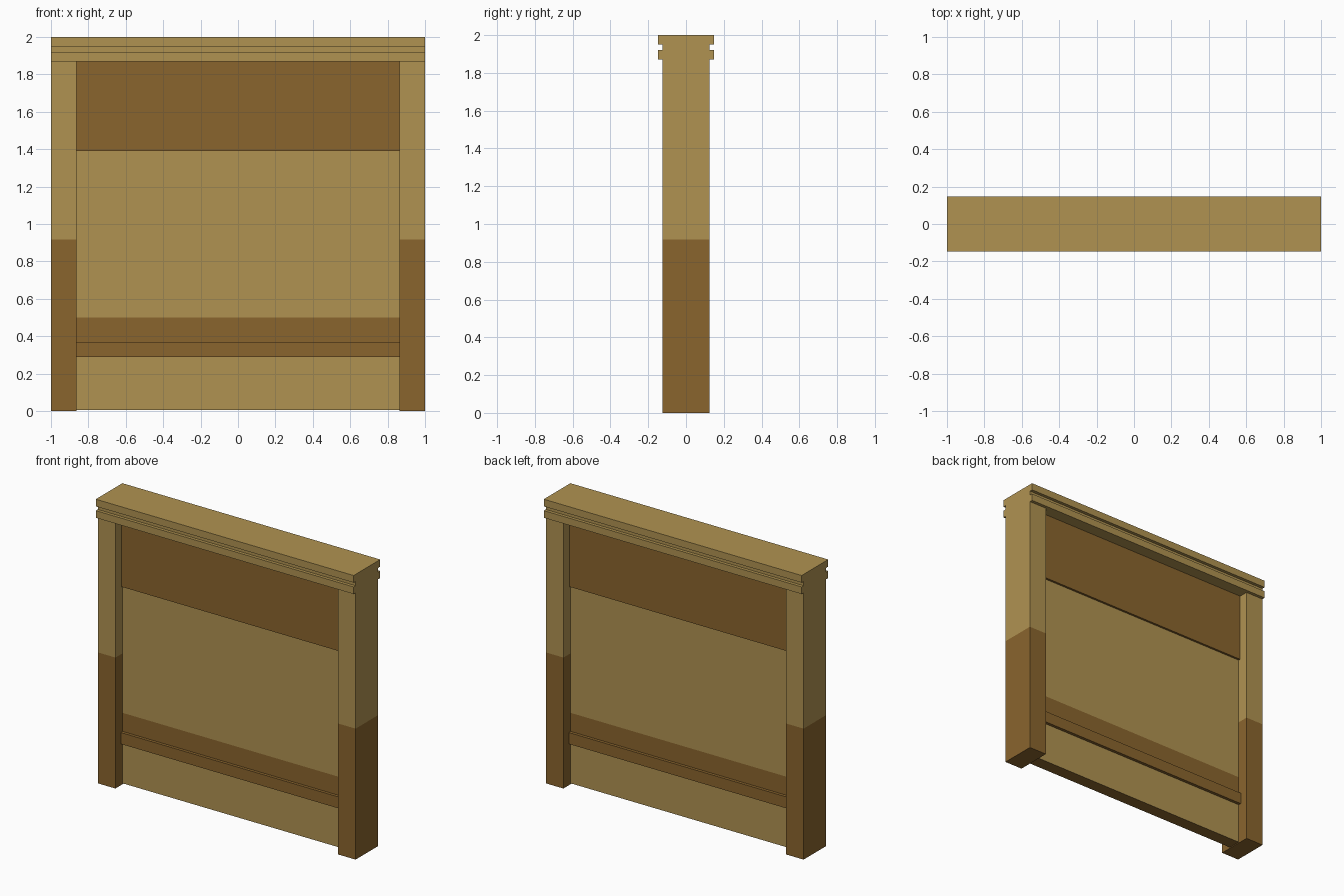
import bpy
import bmesh

if "Cube" in bpy.data.objects:
    bpy.data.objects.remove(bpy.data.objects["Cube"])


def material(name, color):
    m = bpy.data.materials.new(name)
    m.diffuse_color = (*color, 1)
    m.use_nodes = True
    m.node_tree.nodes["Principled BSDF"].inputs["Base Color"].default_value = m.diffuse_color
    return m


LIGHT = material("light wood", (0.434, 0.290, 0.083))
DARK = material("dark wood", (0.254, 0.130, 0.027))


def extrude_profile(name, half, x0, x1, is_dark):
    """Mirror a (y, z) half profile front to back and extrude it along x."""
    outline = half + [(-y, z) for y, z in reversed(half)]
    bm = bmesh.new()
    a = [bm.verts.new((x0, y, z)) for y, z in outline]
    b = [bm.verts.new((x1, y, z)) for y, z in outline]
    n = len(outline)
    for i in range(n):
        j = (i + 1) % n
        bm.faces.new((a[i], a[j], b[j], b[i]))
    bm.faces.new(a)
    bm.faces.new(b)
    # split the end faces wherever the paint changes on a post
    if name.endswith("post"):
        bmesh.ops.bisect_plane(bm, geom=bm.verts[:] + bm.edges[:] + bm.faces[:],
                               plane_co=(0, 0, PAINT_Z), plane_no=(0, 0, 1))
    bmesh.ops.recalc_face_normals(bm, faces=bm.faces[:])
    for f in bm.faces:
        f.material_index = int(is_dark(f.calc_center_median().z))
    me = bpy.data.meshes.new(name)
    bm.to_mesh(me)
    bm.free()
    me.materials.append(LIGHT)
    me.materials.append(DARK)
    ob = bpy.data.objects.new(name, me)
    bpy.context.collection.objects.link(ob)
    return ob


PAINT_Z = 0.918   # height of the dark paint on the posts
CAP_Z = 1.87      # underside of the top beam
POST_X = 0.863    # inner side of the posts
POST_Y = 0.125

# Side posts, dark below and light above
post = [(POST_Y, 0), (POST_Y, CAP_Z)]
for side, x0, x1 in (("left", -1, -POST_X), ("right", POST_X, 1)):
    extrude_profile(side + "_post", post, x0, x1, lambda z: z < PAINT_Z)

# Top beam with a groove along front and back
beam = [(0.147, CAP_Z), (0.147, 1.92), (POST_Y, 1.92),
        (POST_Y, 1.95), (0.147, 1.95), (0.147, 2.0)]
extrude_profile("top_beam", beam, -1, 1, lambda z: False)

# Recessed wall panel with a rail, a painted band and a thicker header
panel = [(0.045, 0.006), (0.045, 0.29), (0.066, 0.29), (0.066, 0.37),
         (0.045, 0.37), (0.045, 0.5), (0.045, 1.39), (0.06, 1.39), (0.06, CAP_Z)]
extrude_profile("wall_panel", panel, -POST_X, POST_X,
                lambda z: z < 0.05 or 0.28 < z < 0.5 or z > 1.38)
